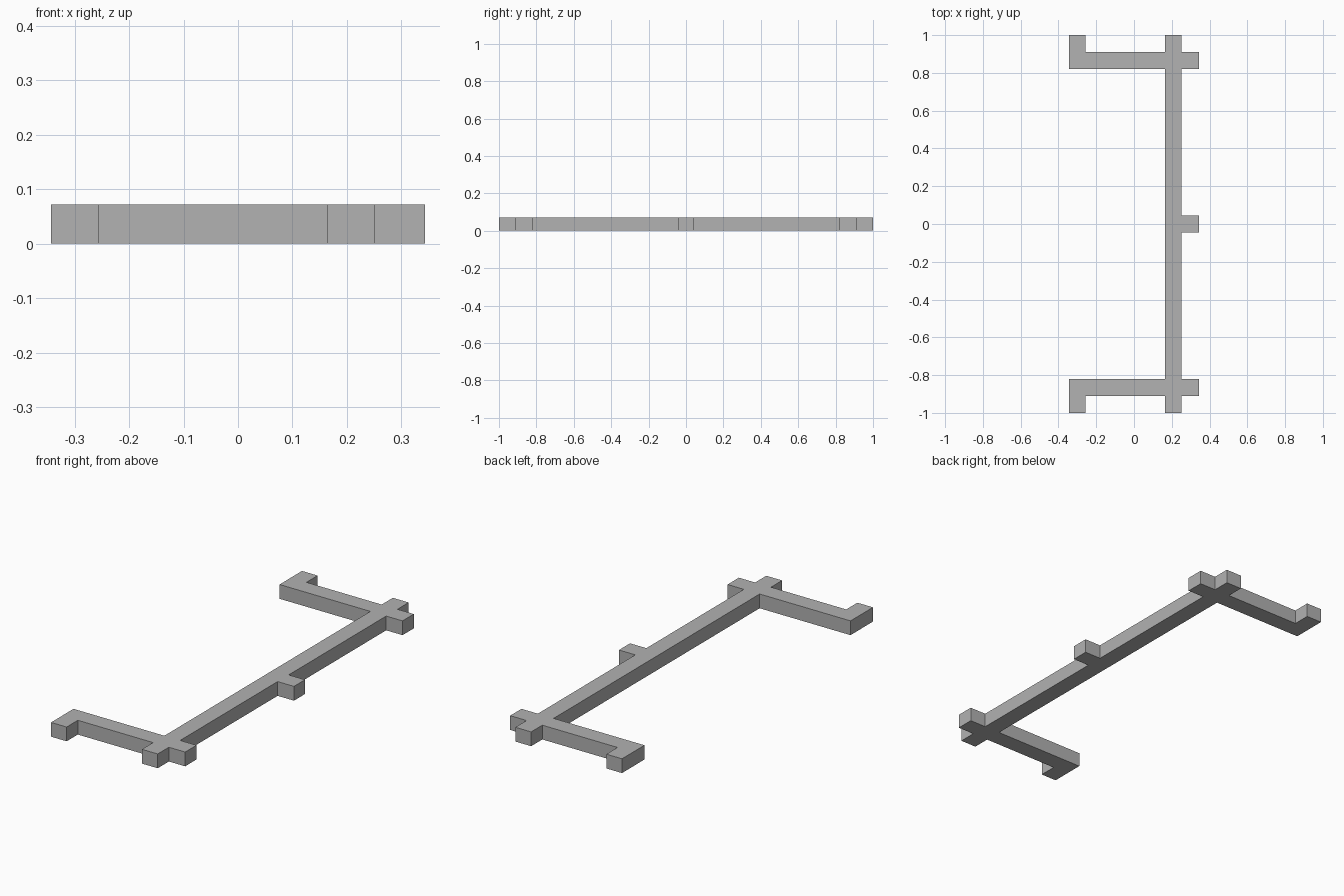
import bpy
import bmesh

if "Cube" in bpy.data.objects:
    bpy.data.objects.remove(bpy.data.objects["Cube"])

HEIGHT = 0.072

grey = bpy.data.materials.new("plain_grey")
grey.diffuse_color = (0.445, 0.445, 0.445, 1.0)
grey.use_nodes = True
grey.node_tree.nodes["Principled BSDF"].inputs["Base Color"].default_value = grey.diffuse_color

# Back half of the outline: centre tab, long rail, crossing and hooked arm
half = [
    (0.343, 0.044), (0.252, 0.044), (0.252, 0.821), (0.343, 0.821),
    (0.343, 0.911), (0.252, 0.911), (0.252, 1.0), (0.164, 1.0),
    (0.164, 0.911), (-0.256, 0.911), (-0.256, 1.0), (-0.343, 1.0),
    (-0.343, 0.821), (0.164, 0.821),
]
# Front half is the mirror image
outline = half + [(x, -y) for x, y in reversed(half)]

# Extrude the outline into one flat bracket frame
bm = bmesh.new()
base = bm.faces.new([bm.verts.new((x, y, 0)) for x, y in outline])
top = bmesh.ops.extrude_face_region(bm, geom=[base], use_keep_orig=True)
bmesh.ops.translate(bm, vec=(0, 0, HEIGHT),
                    verts=[v for v in top["geom"] if isinstance(v, bmesh.types.BMVert)])
bmesh.ops.recalc_face_normals(bm, faces=bm.faces[:])

mesh = bpy.data.meshes.new("bracket_frame")
bm.to_mesh(mesh)
bm.free()
mesh.materials.append(grey)
frame = bpy.data.objects.new("bracket_frame", mesh)
bpy.context.collection.objects.link(frame)
